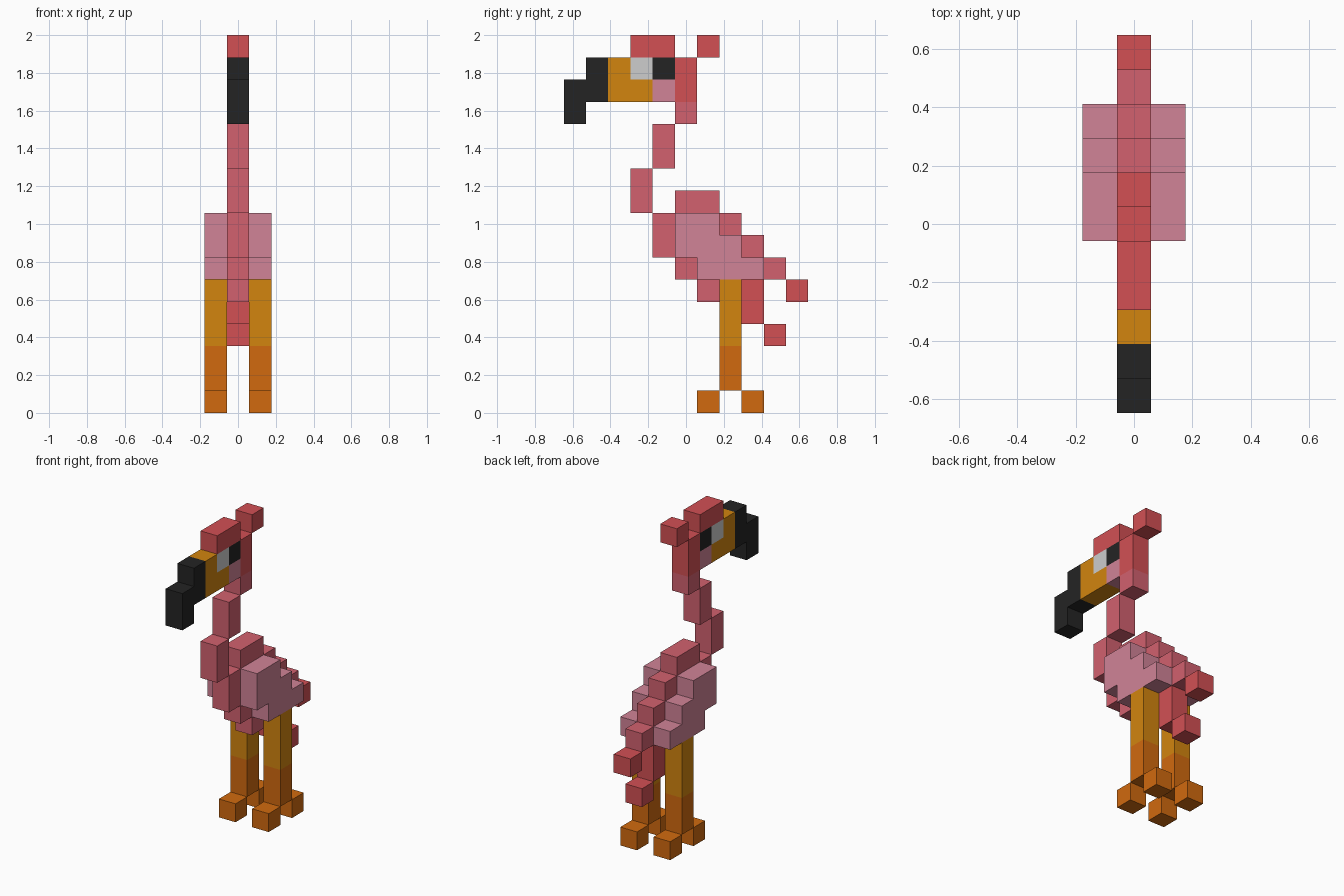
import bpy
import bmesh

cube = bpy.data.objects.get("Cube")
if cube:
    bpy.data.objects.remove(cube, do_unlink=True)

U = 2 / 17          # one block
Y0 = -5.5 * U       # front edge of the block grid


def linear(c):
    c /= 255
    return c / 12.92 if c <= 0.04045 else ((c + 0.055) / 1.055) ** 2.4


def material(name, r, g, b):
    m = bpy.data.materials.new(name)
    col = (linear(r), linear(g), linear(b), 1)
    m.diffuse_color = col
    m.use_nodes = True
    bsdf = next(n for n in m.node_tree.nodes if n.type == 'BSDF_PRINCIPLED')
    bsdf.inputs["Base Color"].default_value = col
    bsdf.inputs["Roughness"].default_value = 0.9
    return m


RED = material("red", 210, 80, 84)
PINK = material("pink", 210, 97, 111)
PALE = material("pale pink", 209, 131, 151)
GOLD = material("gold", 210, 133, 15)
ORANGE = material("orange", 209, 106, 15)
BLACK = material("black", 36, 36, 36)
GREY = material("light grey", 205, 205, 205)


def slab(name, outline, mat, x0=-0.5, x1=0.5):
    """Extrude a side outline, given in (y, z) blocks, from x0 to x1."""
    bm = bmesh.new()
    face = bm.faces.new([bm.verts.new((x0 * U, Y0 + y * U, z * U)) for y, z in outline])
    ext = bmesh.ops.extrude_face_region(bm, geom=[face])
    moved = [v for v in ext["geom"] if isinstance(v, bmesh.types.BMVert)]
    bmesh.ops.translate(bm, verts=moved, vec=((x1 - x0) * U, 0, 0))
    bmesh.ops.recalc_face_normals(bm, faces=bm.faces)
    me = bpy.data.meshes.new(name)
    bm.to_mesh(me)
    bm.free()
    me.materials.append(mat)
    ob = bpy.data.objects.new(name, me)
    bpy.context.collection.objects.link(ob)
    return ob


def block(name, y0, y1, z0, z1, mat, x0=-0.5, x1=0.5):
    return slab(name, [(y0, z0), (y1, z0), (y1, z1), (y0, z1)], mat, x0, x1)


# Stepped body
slab("body", [(5, 6), (6, 6), (6, 5), (8, 5), (8, 6), (10, 6), (10, 7), (9, 7), (9, 8),
              (8, 8), (8, 9), (7, 9), (7, 10), (5, 10), (5, 9), (4, 9), (4, 7), (5, 7)], PINK)

# Tail feathers
block("tail_upper", 10, 11, 5, 6, RED)
block("tail_middle", 8, 9, 4, 6, RED)
block("tail_lower", 9, 10, 3, 4, RED)

# Neck
block("neck_lower", 3, 4, 9, 11, PINK)
block("neck_middle", 4, 5, 11, 13, PINK)
block("neck_upper", 5, 6, 13, 14, PINK)

# Head and crest
block("head_back", 5, 6, 14, 16, RED)
block("crest_front", 3, 5, 16, 17, RED)
block("crest_back", 6, 7, 16, 17, RED)
block("cheek", 4, 5, 14, 15, PALE)
block("eye_dark", 4, 5, 15, 16, BLACK)
block("eye_light", 3, 4, 15, 16, GREY)

# Beak
slab("beak", [(2, 14), (4, 14), (4, 15), (3, 15), (3, 16), (2, 16)], GOLD)
slab("beak_tip", [(0, 13), (1, 13), (1, 14), (2, 14), (2, 16), (1, 16), (1, 15), (0, 15)], BLACK)

# Wings, legs and feet on both sides
for side, s in (("left", 1), ("right", -1)):
    xs = (0.5 * s, 1.5 * s)
    slab(side + "_wing", [(5, 7), (6, 7), (6, 6), (9, 6), (9, 7), (8, 7), (8, 8),
                          (7, 8), (7, 9), (5, 9)], PALE, *xs)
    block(side + "_upper_leg", 7, 8, 3, 6, GOLD, *xs)
    block(side + "_lower_leg", 7, 8, 1, 3, ORANGE, *xs)
    block(side + "_front_toe", 6, 7, 0, 1, ORANGE, *xs)
    block(side + "_back_toe", 8, 9, 0, 1, ORANGE, *xs)
